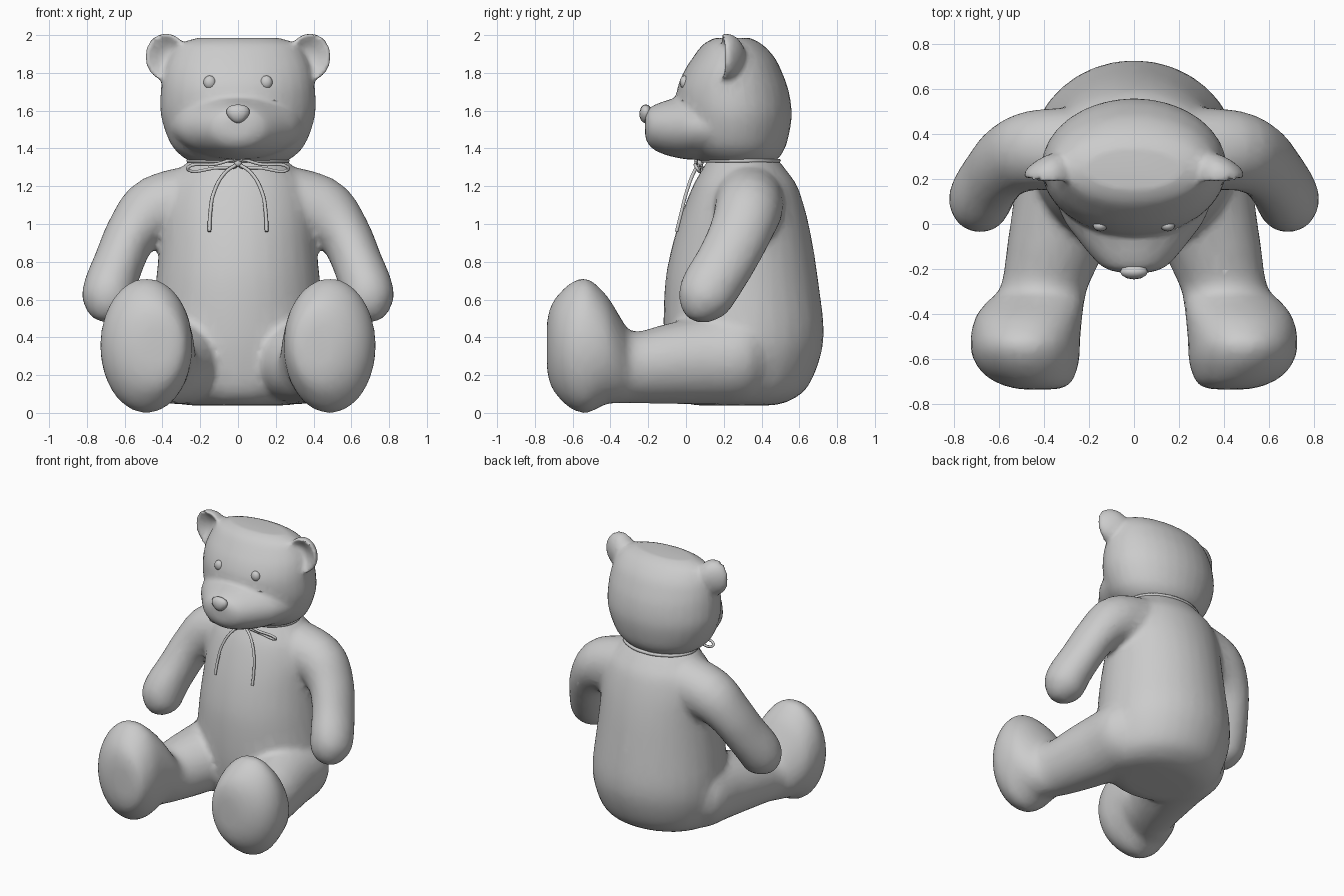
import bpy, bmesh, math
from mathutils import Vector

if "Cube" in bpy.data.objects:
    bpy.data.objects.remove(bpy.data.objects["Cube"])

X, Y, Z = Vector((1, 0, 0)), Vector((0, 1, 0)), Vector((0, 0, 1))
SIDES = 32


def refine(rows, steps=4):
    """Catmull-Rom interpolation of section rows."""
    rows = [Vector(r) for r in rows]
    out = []
    for i in range(len(rows) - 1):
        a, b, c, d = (rows[max(i - 1, 0)], rows[i], rows[i + 1],
                      rows[min(i + 2, len(rows) - 1)])
        for k in range(steps):
            t = k / steps
            out.append((b * 2 + (c - a) * t + (a * 2 - b * 5 + c * 4 - d) * t * t
                        + (b * 3 - a - c * 3 + d) * t ** 3) * 0.5)
    return out + [rows[-1]]


def loft(bm, rows, axes=None, mirror=1):
    """Skin elliptical sections (cx, cy, cz, ru, rv); axes follow the path if not given."""
    rows = refine(rows)
    pts = [Vector(r[:3]) for r in rows]
    rings = []
    for i, r in enumerate(rows):
        if axes:
            u, v = axes
        else:
            t = (pts[min(i + 1, len(pts) - 1)] - pts[max(i - 1, 0)]).normalized()
            u = (Y - t * t.dot(Y)).normalized()
            v = t.cross(u)
        ring = []
        for k in range(SIDES):
            a = math.tau * k / SIDES
            p = pts[i] + u * r[3] * math.cos(a) + v * r[4] * math.sin(a)
            ring.append(bm.verts.new((p.x * mirror, p.y, p.z)))
        rings.append(ring)
    for p, q in zip(rings, rings[1:]):
        for k in range(SIDES):
            j = (k + 1) % SIDES
            bm.faces.new((p[k], p[j], q[j], q[k]))
    bm.faces.new(rings[0])
    bm.faces.new(rings[-1])


def upright(rows):
    """(z, half width, front y, back y) to loft sections."""
    return [(0, (f + b) / 2, z, w, (b - f) / 2) for z, w, f, b in rows]


def finish(bm, name, fuse=0, soften=8):
    bmesh.ops.recalc_face_normals(bm, faces=bm.faces)
    for f in bm.faces:
        f.smooth = True
    me = bpy.data.meshes.new(name)
    bm.to_mesh(me)
    bm.free()
    ob = bpy.data.objects.new(name, me)
    bpy.context.collection.objects.link(ob)
    if fuse:
        m = ob.modifiers.new("fuse", 'REMESH')
        m.mode, m.voxel_size, m.use_smooth_shade = 'VOXEL', fuse, True
        m = ob.modifiers.new("soften", 'SMOOTH')
        m.factor, m.iterations = 0.5, soften
        m = ob.modifiers.new("simplify", 'DECIMATE')
        m.ratio = 0.25
    return ob


# Torso, arms and legs fused into one soft body
bm = bmesh.new()
loft(bm, upright([
    (.04, .26, .05, .46), (.06, .34, -.02, .54), (.13, .41, -.08, .64),
    (.29, .455, -.11, .71), (.45, .46, -.12, .73), (.70, .435, -.11, .70),
    (.90, .415, -.07, .67), (1.06, .405, -.02, .635), (1.20, .37, .035, .59),
    (1.28, .31, .08, .535), (1.35, .25, .12, .48)]), (X, Y))
leg = [(.21, .50, .31, .13, .13), (.25, .34, .295, .255, .24), (.295, .12, .28, .24, .235),
       (.345, -.10, .26, .222, .213), (.40, -.28, .24, .195, .19),
       (.44, -.35, .28, .22, .232), (.47, -.42, .335, .24, .288),
       (.485, -.52, .355, .245, .357), (.48, -.60, .355, .238, .34),
       (.465, -.67, .355, .205, .28), (.44, -.715, .355, .155, .215),
       (.425, -.737, .355, .09, .13)]
arm = [(.18, .33, 1.13, .19, .19), (.43, .33, 1.075, .18, .182), (.56, .285, .95, .165, .142),
       (.63, .21, .80, .158, .133), (.68, .125, .66, .155, .14),
       (.69, .095, .58, .14, .134), (.70, .08, .52, .10, .098), (.705, .075, .482, .045, .045)]
for s in (1, -1):
    loft(bm, leg, (X, Z), s)
    loft(bm, arm, None, s)
finish(bm, "body", .02, 12)

# Head with muzzle and cupped ears
bm = bmesh.new()
loft(bm, upright([
    (1.325, .24, .10, .46), (1.36, .30, .04, .50), (1.43, .36, -.02, .535),
    (1.57, .408, -.05, .56), (1.70, .41, -.05, .545), (1.80, .395, -.015, .51),
    (1.88, .365, .035, .47), (1.95, .315, .09, .405), (1.985, .22, .15, .34)]), (X, Y))
loft(bm, [(0, .20, 1.52, .38, .18), (0, .03, 1.515, .32, .175), (0, -.07, 1.51, .25, .155),
          (0, -.15, 1.51, .185, .128), (0, -.195, 1.515, .135, .10),
          (0, -.217, 1.52, .07, .06)], (X, Z))
for s in (1, -1):
    ear = bmesh.ops.create_uvsphere(bm, u_segments=32, v_segments=20, radius=1)["verts"]
    for v in ear:
        x, y, z = v.co
        if y < -.01:
            y = .62 * (1 - x * x - z * z) - .36
        v.co = (s * (.382 + .112 * x), .215 + .095 * y * (1 - .4 * x), 1.885 + .124 * z)
finish(bm, "head", .016, 7)


def ball(name, loc, size, taper=0):
    bm = bmesh.new()
    bmesh.ops.create_uvsphere(bm, u_segments=12, v_segments=8, radius=1)
    for v in bm.verts:
        v.co.x *= 1 + taper * v.co.z
        v.co = Vector(loc) + Vector(a * b for a, b in zip(v.co, size))
    return finish(bm, name)


# Eyes, nose and bow knot
for s, side in ((1, "left"), (-1, "right")):
    ball("eye_" + side, (s * .15, -.008, 1.75), (.033, .025, .036))
ball("nose", (0, -.213, 1.583), (.06, .034, .05), .3)
ball("bow_knot", (0, .07, 1.322), (.021, .022, .021))


def cord(name, pts, radius, closed=False):
    cu = bpy.data.curves.new(name, 'CURVE')
    cu.dimensions, cu.bevel_depth, cu.bevel_resolution = '3D', radius, 1
    cu.resolution_u, cu.use_fill_caps = 6, True
    sp = cu.splines.new('BEZIER')
    sp.bezier_points.add(len(pts) - 1)
    for b, p in zip(sp.bezier_points, pts):
        b.co = p
        b.handle_left_type = b.handle_right_type = 'AUTO'
    sp.use_cyclic_u = closed
    bpy.context.collection.objects.link(bpy.data.objects.new(name, cu))


# Ribbon round the neck, bow loops and hanging tails
cord("neck_ribbon", [(.262 * math.cos(math.tau * k / 12), .29 + .2 * math.sin(math.tau * k / 12), 1.335)
                     for k in range(12)], .012, True)
for s, side in ((1, "left"), (-1, "right")):
    cord("bow_loop_" + side, [(0, .07, 1.325), (s * .13, .055, 1.315), (s * .262, .055, 1.302),
                              (s * .262, .065, 1.286), (s * .13, .07, 1.295)], .009, True)
    cord("bow_tail_" + side, [(0, .07, 1.32), (s * .07, .04, 1.27), (s * .13, .0, 1.16),
                              (s * .147, -.025, 1.06), (s * .152, -.05, .96)], .010)
